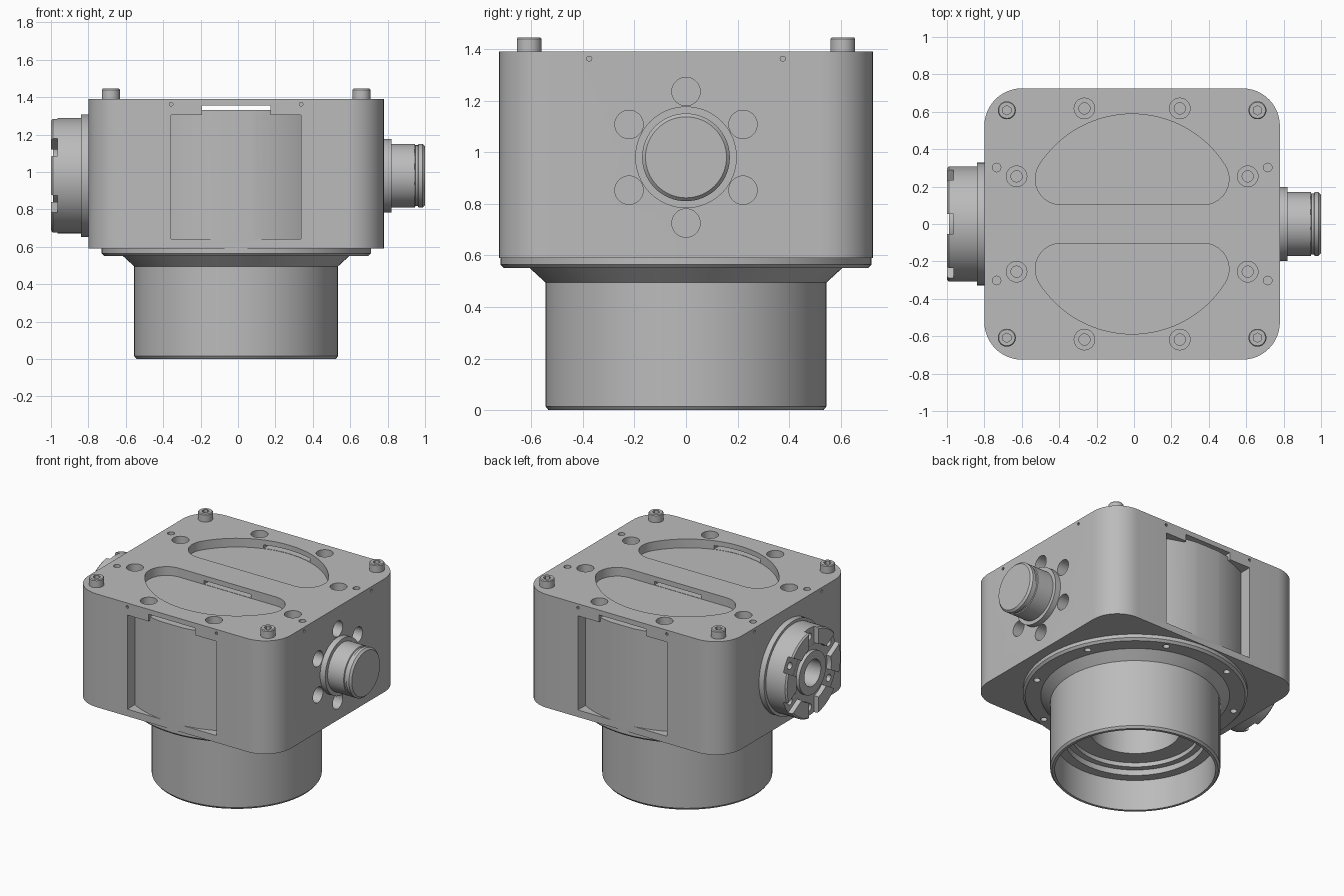
import bpy, bmesh
from math import pi, sin, cos, atan2, sqrt
from mathutils import Matrix, Vector

cube = bpy.data.objects.get("Cube")
if cube:
    bpy.data.objects.remove(cube)

metal = bpy.data.materials.new("plain_grey_metal")
metal.use_nodes = True
GREY = (0.5, 0.5, 0.5, 1)
metal.diffuse_color = GREY
metal.node_tree.nodes["Principled BSDF"].inputs["Base Color"].default_value = GREY

CX = -0.01                 # housing centre in x
TOP, BOTTOM = 1.39, 0.59   # housing top and underside
AXIS_Z = 0.98              # height of the side fittings
SEG = 64
move = Matrix.Translation


def finish(bm, name):
    bmesh.ops.recalc_face_normals(bm, faces=bm.faces)
    mesh = bpy.data.meshes.new(name)
    bm.to_mesh(mesh)
    bm.free()
    mesh.materials.append(metal)
    obj = bpy.data.objects.new(name, mesh)
    bpy.context.collection.objects.link(obj)
    return obj


def drill(bm, radius, length, matrix, sides=32):
    """Add a cylinder centred on the matrix, along its z."""
    bmesh.ops.create_cone(bm, cap_ends=True, segments=sides, radius1=radius,
                          radius2=radius, depth=length, matrix=matrix)


def block(bm, lo, hi, matrix=Matrix()):
    lo, hi = Vector(lo), Vector(hi)
    bmesh.ops.create_cube(bm, size=1, matrix=matrix @ move((lo + hi) / 2)
                          @ Matrix.Diagonal((*(hi - lo), 1)))


def prism(bm, outline, z0, z1):
    face = bm.faces.new([bm.verts.new((x, y, z0)) for x, y in outline])
    new = bmesh.ops.extrude_face_region(bm, geom=[face])["geom"]
    bmesh.ops.translate(bm, vec=(0, 0, z1 - z0),
                        verts=[v for v in new if isinstance(v, bmesh.types.BMVert)])


def arc(cx, cy, r, a0, a1, n):
    return [(cx + r * cos(a0 + (a1 - a0) * i / n), cy + r * sin(a0 + (a1 - a0) * i / n))
            for i in range(n + 1)]


def lathe(name, profile, matrix):
    bm = bmesh.new()
    verts = [bm.verts.new((r, 0, z)) for r, z in profile]
    edges = [bm.edges.new(pair) for pair in zip(verts, verts[1:])]
    bmesh.ops.spin(bm, geom=verts + edges, axis=(0, 0, 1), cent=(0, 0, 0),
                   angle=2 * pi, steps=SEG)
    bmesh.ops.remove_doubles(bm, verts=bm.verts, dist=1e-5)
    bm.transform(matrix)
    return finish(bm, name)


def cut(target, bm):
    """Subtract the solids in bm from the target."""
    cutter = bm if isinstance(bm, bpy.types.Object) else finish(bm, "cutter")
    cutter.hide_render = True
    mod = target.modifiers.new("cut", 'BOOLEAN')
    mod.operation, mod.solver, mod.object = 'DIFFERENCE', 'EXACT', cutter
    bpy.context.view_layer.objects.active = target
    bpy.ops.object.modifier_apply(modifier=mod.name)
    bpy.data.objects.remove(cutter)


def ring(count, radius, start=0.0):
    for i in range(count):
        a = start + 2 * pi * i / count
        yield Vector((radius * cos(a), radius * sin(a), 0))


SIGNS = [(sx, sy) for sx in (-1, 1) for sy in (-1, 1)]

# Housing: rounded square block
hx, hy, cr = 0.79, 0.725, 0.2
outline = []
for i, (sx, sy) in enumerate([(1, 1), (-1, 1), (-1, -1), (1, -1)]):
    outline += arc(CX + sx * (hx - cr), sy * (hy - cr), cr, i * pi / 2, (i + 1) * pi / 2, 12)
bm = bmesh.new()
prism(bm, outline, BOTTOM, TOP)
housing = finish(bm, "housing")

# Front and back windows with a curved floor, and the slot above them
for half, z0, z1 in ((0.348, 0.64, 1.305), (0.183, 1.3, 1.355)):
    bm = bmesh.new()
    block(bm, (CX - half, -0.8, z0), (CX + half, 0.8, z1))
    opening = finish(bm, "opening")
    bm = bmesh.new()
    drill(bm, 0.73, 0.83, move((CX, 0, 0.915)), 128)
    cut(opening, bm)
    cut(housing, opening)

# Two D-shaped pockets in the top
R, chord, f = 0.588, 0.103, 0.138
fy = chord + f
fx = sqrt((R - f) ** 2 - fy ** 2)
a = atan2(fy, fx)
pocket = (arc(fx, fy, f, -pi / 2, a, 10) + arc(0, 0, R, a, pi - a, 32)[1:-1]
          + arc(-fx, fy, f, pi - a, 1.5 * pi, 10))
bm = bmesh.new()
for s in (-1, 1):
    prism(bm, [(CX + x, s * y) for x, y in pocket], 1.328, 1.5)
cut(housing, bm)

# Counterbores, pin holes, side bores and tiny marks
spots = [(sx * x, sy * y) for sx, sy in SIGNS for x, y in ((0.255, 0.618), (0.618, 0.255))]
bm = bmesh.new()
for x, y in spots:
    drill(bm, 0.055, 0.2, move((CX + x, y, TOP)))
for sx, sy in SIGNS:
    drill(bm, 0.023, 0.2, move((CX + sx * 0.725, sy * 0.302, TOP)), 20)
    drill(bm, 0.01, 0.04, move((CX + sx * 0.348, sy * hy, 1.362)) @ Matrix.Rotation(pi / 2, 4, 'X'), 10)
    drill(bm, 0.01, 0.04, move((CX + sx * hx, sy * 0.375, 1.362)) @ Matrix.Rotation(pi / 2, 4, 'Y'), 10)
right = move((CX + hx, 0, AXIS_Z)) @ Matrix.Rotation(pi / 2, 4, 'Y')
left = move((CX - hx, 0, AXIS_Z)) @ Matrix.Rotation(-pi / 2, 4, 'Y')
for p in ring(6, 0.255):
    drill(bm, 0.055, 0.24, right @ move(p))
cut(housing, bm)
bm = bmesh.new()
for x, y in spots:
    drill(bm, 0.03, 0.4, move((CX + x, y, TOP)), 20)
cut(housing, bm)

# Neck: flange, cone and hollow round sleeve with inner steps
neck = lathe("flanged_neck", [
    (0, 0.55), (0.29, 0.55), (0.29, 0.29), (0.41, 0.29), (0.41, 0.26), (0.45, 0.26),
    (0.45, 0.22), (0.515, 0.22), (0.515, 0), (0.533, 0), (0.545, 0.015), (0.545, 0.495),
    (0.605, 0.55), (0.705, 0.55), (0.72, 0.565), (0.72, 0.6), (0, 0.6)], move((CX, 0, 0)))
bm = bmesh.new()
for p in ring(8, 0.66, pi / 8):
    drill(bm, 0.022, 0.07, move(p + Vector((CX, 0, 0.55))), 20)
cut(neck, bm)

# Right fitting: collar and grooved pin
pin = lathe("right_pin", [
    (0, -0.02), (0.197, -0.02), (0.197, 0.04), (0.17, 0.04), (0.17, 0.165), (0.163, 0.168),
    (0.163, 0.182), (0.17, 0.185), (0.17, 0.207), (0.157, 0.22), (0, 0.22)], right)

# Left fitting: stepped disc with six rim slots and a bored hub
coupling = lathe("left_coupling", [
    (0, -0.02), (0.328, -0.02), (0.328, 0.04), (0.308, 0.04), (0.308, 0.19), (0.298, 0.2),
    (0.195, 0.2), (0.195, 0.165), (0.15, 0.165), (0.15, 0.19), (0.092, 0.19),
    (0.092, 0.06), (0, 0.06)], left)
bm = bmesh.new()
for i in range(6):
    block(bm, (0.18, -0.053, 0.164), (0.36, 0.053, 0.25), left @ Matrix.Rotation(i * pi / 3, 4, 'Z'))
cut(coupling, bm)
bm = bmesh.new()
for p in ring(6, 0.25):
    drill(bm, 0.025, 0.1, left @ move(p + Vector((0, 0, 0.165))), 20)
cut(coupling, bm)

# Corner screws with hex sockets
parts = [housing, neck, pin, coupling]
for sx, sy in SIGNS:
    place = move((CX + sx * 0.67, sy * 0.608, TOP))
    name = ("front" if sy < 0 else "back") + ("_left" if sx > 0 else "_right") + "_screw"
    screw = lathe(name, [(0, -0.03), (0.048, -0.03), (0.048, 0.049), (0.043, 0.055), (0, 0.055)], place)
    bm = bmesh.new()
    drill(bm, 0.025, 0.06, place @ move((0, 0, 0.055)), 6)
    cut(screw, bm)
    parts.append(screw)

# Smooth curved walls, keep sharp edges
bpy.ops.object.select_all(action='DESELECT')
for obj in parts:
    obj.select_set(True)
bpy.context.view_layer.objects.active = housing
bpy.ops.object.shade_smooth_by_angle(angle=pi / 6)
